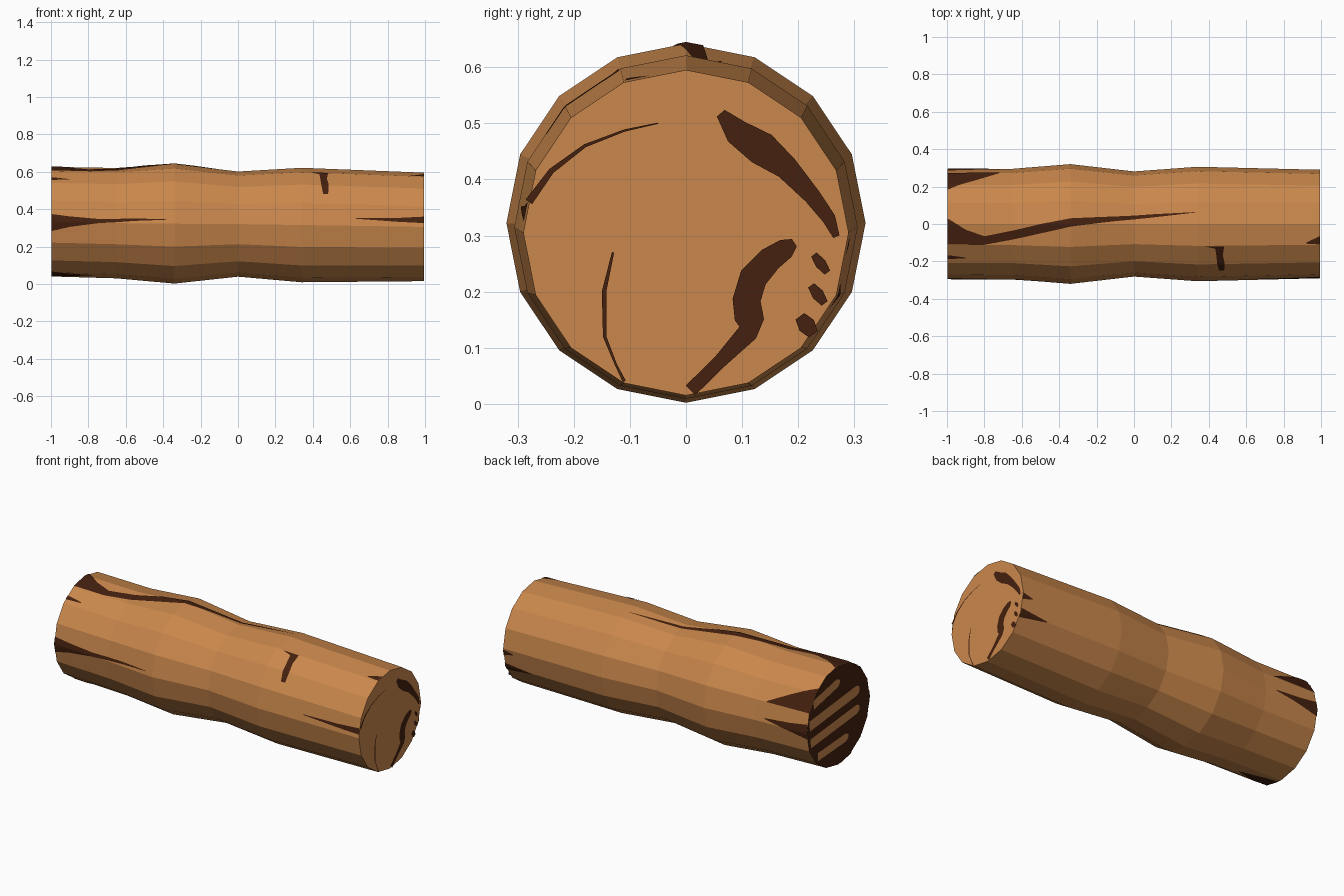
import bpy, bmesh, math
from mathutils import Vector

if "Cube" in bpy.data.objects:
    bpy.data.objects.remove(bpy.data.objects["Cube"])

SIDES, STEP = 16, 22.5
# log rings: x, radius, centre height
RINGS = [(-0.997, .293, .333), (-.65, .295, .325), (-.34, .32, .322),
         (0, .281, .32), (.34, .306, .315), (.994, .29, .305)]


def material(name, rgb):
    m = bpy.data.materials.new(name)
    m.diffuse_color = (*rgb, 1)
    m.use_nodes = True
    m.node_tree.nodes["Principled BSDF"].inputs["Base Color"].default_value = m.diffuse_color
    return m


WOOD = material("light wood", (.59, .245, .072))
DARK = material("dark bark", (.058, .0148, .0047))


def surface(x, angle, lift=0.0):
    """Point on the faceted log; angle is from the top toward the front."""
    for (x0, r0, c0), (x1, r1, c1) in zip(RINGS, RINGS[1:]):
        if x <= x1 or x1 == RINGS[-1][0]:
            t = (x - x0) / (x1 - x0)
            r, c = r0 + (r1 - r0) * t, c0 + (c1 - c0) * t
            break
    half = math.radians(STEP / 2)
    local = math.radians(angle % STEP) - half
    r = r * math.cos(half) / math.cos(local) + lift
    a = math.radians(angle)
    return Vector((x, -r * math.sin(a), c + r * math.cos(a)))


def finish(bm, name, mats):
    me = bpy.data.meshes.new(name)
    bm.to_mesh(me)
    bm.free()
    for m in mats:
        me.materials.append(m)
    ob = bpy.data.objects.new(name, me)
    bpy.context.collection.objects.link(ob)
    return ob


# Log body; the left cap is dark
bm = bmesh.new()
rows = [[bm.verts.new(surface(x, i * STEP)) for i in range(SIDES)] for x, r, c in RINGS]
for a, b in zip(rows, rows[1:]):
    for i in range(SIDES):
        j = (i + 1) % SIDES
        bm.faces.new((a[i], a[j], b[j], b[i]))
left = bm.faces.new(rows[0])
bm.faces.new(rows[-1])
left.material_index = 1
bmesh.ops.recalc_face_normals(bm, faces=bm.faces)
finish(bm, "log", [WOOD, DARK])


def streak(name, rungs, along=6, across=8):
    """Thin bark mark on the side: rungs are (x0, angle0, x1, angle1)."""
    bm = bmesh.new()
    grid = []
    fine = []
    for p, q in zip(rungs, rungs[1:]):
        fine += [[u + (v - u) * k / along for u, v in zip(p, q)] for k in range(along)]
    fine.append(rungs[-1])
    for x0, a0, x1, a1 in fine:
        grid.append([bm.verts.new(surface(x0 + (x1 - x0) * k / across,
                                          a0 + (a1 - a0) * k / across, .003))
                     for k in range(across + 1)])
    for a, b in zip(grid, grid[1:]):
        for k in range(across):
            bm.faces.new((a[k], a[k + 1], b[k + 1], b[k]))
    for f in bm.faces:
        f.normal_update()
        c = f.calc_center_median()
        if f.normal.dot(Vector((0, c.y, c.z - .32))) < 0:
            f.normal_flip()
    finish(bm, name, [DARK])


def lengthwise(name, rows):
    streak(name, [(x, lo, x, hi) for x, lo, hi in rows])


# Bark streaks running in from the left end
lengthwise("top_streak", [(-.997, -6, 22), (-.9, 6, 22), (-.8, 13, 22), (-.65, 7, 16.5),
                          (-.5, 0, 9.5), (-.34, -5.5, 2.5), (-.1, -8, -3),
                          (.1, -10.5, -7), (.33, -12.2, -11.8)])
lengthwise("back_upper_streak", [(-.997, -67.5, -39), (-.85, -67.5, -53), (-.72, -67.5, -66.5)])
lengthwise("back_lower_streak", [(-.997, -97, -80), (-.88, -92, -83), (-.72, -86, -85)])
lengthwise("front_streak", [(-.997, 82, 100), (-.9, 84, 95), (-.75, 86, 90.5),
                            (-.55, 85, 87.5), (-.38, 85.8, 86.2)])
lengthwise("front_nick", [(-.997, 35, 40), (-.9, 38, 39)])
lengthwise("bottom_streak", [(-.997, 155, 176), (-.9, 158, 172), (-.78, 164, 165)])

# Bark streaks at the right end
lengthwise("right_front_streak", [(.994, 79, 86), (.85, 81, 85), (.63, 82, 82.6)])
lengthwise("right_top_nick", [(.994, 13, 22), (.92, 20, 21)])
lengthwise("right_back_nick", [(.994, -98, -91), (.93, -95, -94)])
lengthwise("right_low_nick", [(.994, -118, -108), (.82, -113, -112)])

# Short crosswise notch
streak("front_notch", [(.38, 23, .48, 23), (.435, 26, .48, 26), (.44, 34, .475, 34),
                       (.445, 44, .485, 44), (.455, 56, .482, 56)])


def cap_band(name, rungs, x, mat):
    """Flat band on an end cap: rungs are (y0, z0, y1, z1)."""
    bm = bmesh.new()
    pts = [(bm.verts.new((x, a, b)), bm.verts.new((x, c, d))) for a, b, c, d in rungs]
    for p, q in zip(pts, pts[1:]):
        f = bm.faces.new((p[0], p[1], q[1], q[0]))
        f.normal_update()
        if f.normal.x * x < 0:
            f.normal_flip()
    finish(bm, name, [mat])


def cap_line(name, path, x, mat):
    """Band of varying width along a path of (y, z, half width)."""
    rungs = []
    for i, (y, z, w) in enumerate(path):
        a, b = path[max(i - 1, 0)], path[min(i + 1, len(path) - 1)]
        d = Vector((b[0] - a[0], b[1] - a[1])).normalized() * w
        rungs.append((y - d.y, z + d.x, y + d.y, z - d.x))
    cap_band(name, rungs, x, mat)


# Dark growth marks on the right cap
R = .998
cap_line("cap_arc_upper", [(.062, .518, .009), (.09, .485, .023), (.135, .455, .03),
                           (.18, .42, .021), (.225, .37, .015), (.255, .33, .012),
                           (.268, .298, .006)], R, DARK)
cap_line("cap_hook", [(.008, .024, .012), (.06, .075, .012), (.11, .127, .018),
                      (.113, .15, .026), (.108, .185, .025), (.12, .225, .025),
                      (.15, .258, .022), (.178, .277, .018), (.193, .287, .008)], R, DARK)
for i, (y, z, w) in enumerate([(.24, .25, .01), (.235, .195, .011), (.215, .14, .016)]):
    cap_line(f"cap_spot_{i + 1}", [(y - .012, z + .016, w * .6), (y, z, w),
                                   (y + .012, z - .016, w * .6)], R, DARK)
cap_line("cap_thin_upper", [(-.28, .36, .007), (-.24, .415, .005), (-.18, .46, .003),
                            (-.11, .487, .002), (-.05, .5, .001)], R, DARK)
cap_line("cap_thin_lower", [(-.13, .27, .002), (-.146, .2, .004), (-.145, .12, .003),
                            (-.125, .07, .002), (-.11, .04, .003)], R, DARK)

# Light wood bands on the dark left cap
L = -1.0
for i, (y0, z0, y1, z1, w) in enumerate([(.235, .48, .02, .525, .026),
                                         (.272, .368, -.165, .413, .03),
                                         (.262, .262, -.165, .303, .027),
                                         (.195, .158, -.06, .175, .024)]):
    cap_line(f"cap_light_band_{i + 1}", [(y0, z0, w), ((y0 + y1) / 2, (z0 + z1) / 2, w),
                                         (y1, z1, w), (y1 - .02, z1 + .003, w * .75),
                                         (y1 - .03, z1 + .004, w * .3)], L, WOOD)
